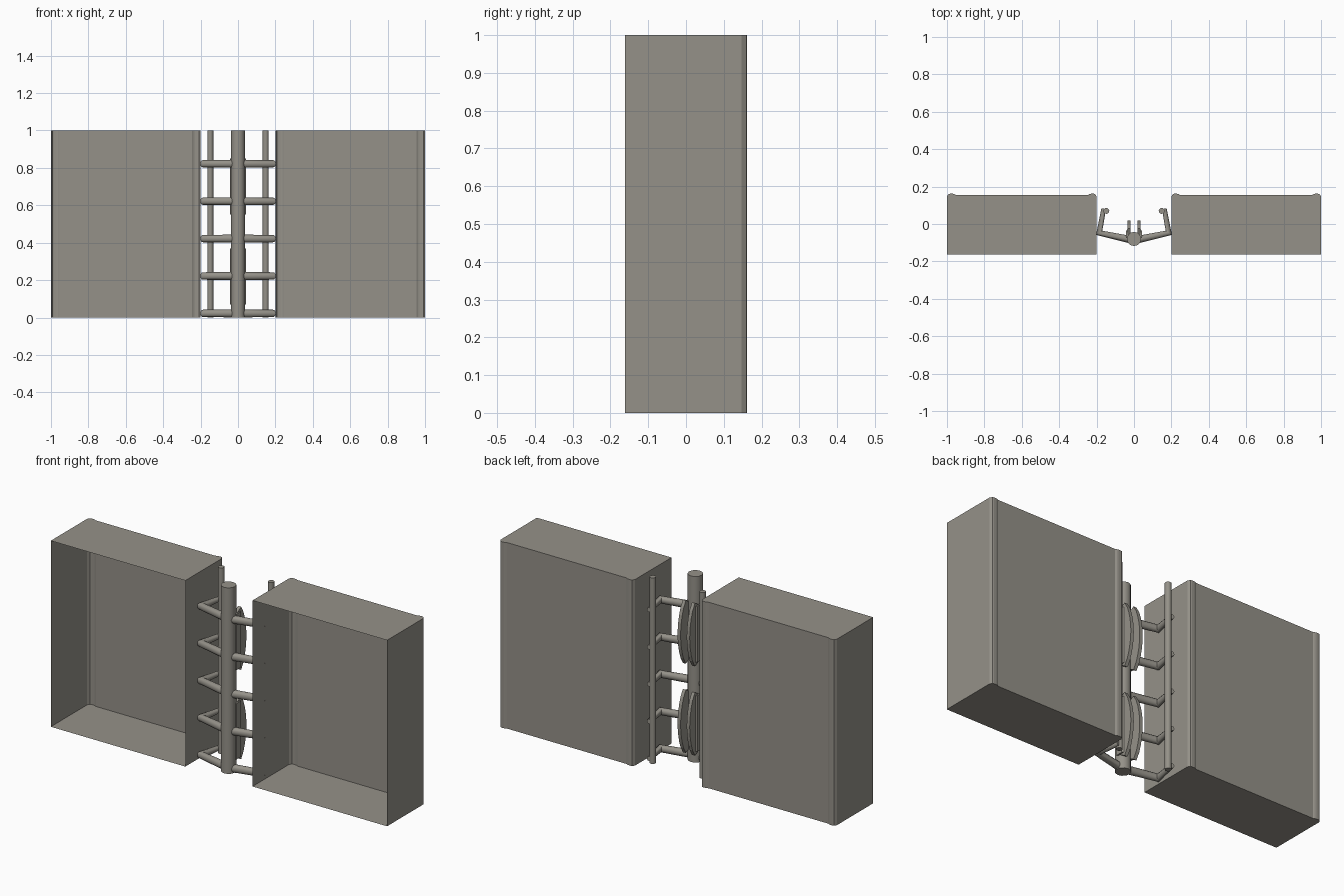
import bpy, bmesh, math

if "Cube" in bpy.data.objects:
    bpy.data.objects.remove(bpy.data.objects["Cube"])

mat = bpy.data.materials.new("warm_grey")
mat.diffuse_color = (0.30, 0.285, 0.25, 1)
mat.use_nodes = True
mat.node_tree.nodes["Principled BSDF"].inputs["Base Color"].default_value = mat.diffuse_color


def mesh_object(name, bm):
    me = bpy.data.meshes.new(name)
    bm.to_mesh(me)
    bm.free()
    me.materials.append(mat)
    ob = bpy.data.objects.new(name, me)
    bpy.context.collection.objects.link(ob)
    return ob


def tube(name, pts, radius, tapers=None):
    """Capped round tube along straight segments, optionally tapered."""
    cu = bpy.data.curves.new(name, 'CURVE')
    cu.dimensions = '3D'
    cu.bevel_depth = radius
    cu.bevel_resolution = 4
    cu.use_fill_caps = True
    sp = cu.splines.new('POLY')
    sp.points.add(len(pts) - 1)
    for i, p in enumerate(pts):
        sp.points[i].co = (*p, 1)
        sp.points[i].radius = tapers[i] if tapers else 1
    cu.materials.append(mat)
    ob = bpy.data.objects.new(name, cu)
    bpy.context.collection.objects.link(ob)
    bpy.ops.object.select_all(action='DESELECT')
    ob.select_set(True)
    bpy.context.view_layer.objects.active = ob
    bpy.ops.object.convert(target='MESH')
    bpy.ops.object.shade_smooth_by_angle(angle=math.radians(40))
    return ob


def prism(name, pts, axis, lo, hi, open_edge=False):
    """Extrude a 2D profile along x or z; open_edge leaves the closing side out."""
    def co(p, t):
        return (t, p[0], p[1]) if axis == 'x' else (p[0], p[1], t)
    bm = bmesh.new()
    a = [bm.verts.new(co(p, lo)) for p in pts]
    b = [bm.verts.new(co(p, hi)) for p in pts]
    n = len(pts)
    bm.faces.new(a[::-1])
    bm.faces.new(b)
    for i in range(n - 1 if open_edge else n):
        j = (i + 1) % n
        bm.faces.new((a[i], a[j], b[j], b[i]))
    bmesh.ops.recalc_face_normals(bm, faces=bm.faces)
    return mesh_object(name, bm)


# Thin panel trays: open at the front, ribbed along both back edges
half = [(-0.40, -0.162), (-0.40, 0.147), (-0.392, 0.160), (-0.384, 0.162),
        (-0.370, 0.162), (-0.362, 0.160), (-0.355, 0.156)]
profile = half + [(-x, y) for x, y in reversed(half)]
for side, cx in (("left", -0.6), ("right", 0.6)):
    prism(side + "_panel_tray", [(x + cx, y) for x, y in profile][::-1],
          'z', 0, 1, open_edge=True)

# Central pole and the two rear uprights
tube("central_pole", [(0, -0.08, 0), (0, -0.08, 1)], 0.038)
for side, s in (("left", -1), ("right", 1)):
    tube(side + "_upright", [(s * 0.148, 0.07, 0), (s * 0.148, 0.07, 1)], 0.016)

# Ribs: shallow V across the pole, hooked back to the uprights
rib = [(-0.162, 0.082), (-0.186, -0.047), (0, -0.088), (0.186, -0.047), (0.162, 0.082)]
for i in range(5):
    z = 0.022 + 0.2 * i
    tube("rib_%d" % (i + 1), [(x, y, z) for x, y in rib], 0.021,
         [0.6, 0.95, 1, 0.95, 0.6])

# Paired bowed fins behind the pole, each pair on a backing pad
for level, lo, hi in (("lower", 0.05, 0.39), ("upper", 0.53, 0.87)):
    arc = []
    for k in range(11):
        t = k / 10
        arc.append((-0.025 + 0.045 * math.sin(math.pi * t) ** 0.7,
                    lo + (hi - lo) * t))
    fin = [(-0.06, lo + 0.02)] + arc + [(-0.06, hi - 0.02)]
    for side, x in (("left", -0.027), ("right", 0.027)):
        prism(level + "_" + side + "_fin", fin, 'x', x - 0.009, x + 0.009)
        s = 1 if x > 0 else -1
        pad = [(s * 0.018, -0.075), (s * 0.043, -0.075), (s * 0.043, -0.038),
               (s * 0.036, -0.030), (s * 0.018, -0.030)]
        prism(level + "_" + side + "_pad", pad, 'z', lo + 0.02, hi - 0.02)
